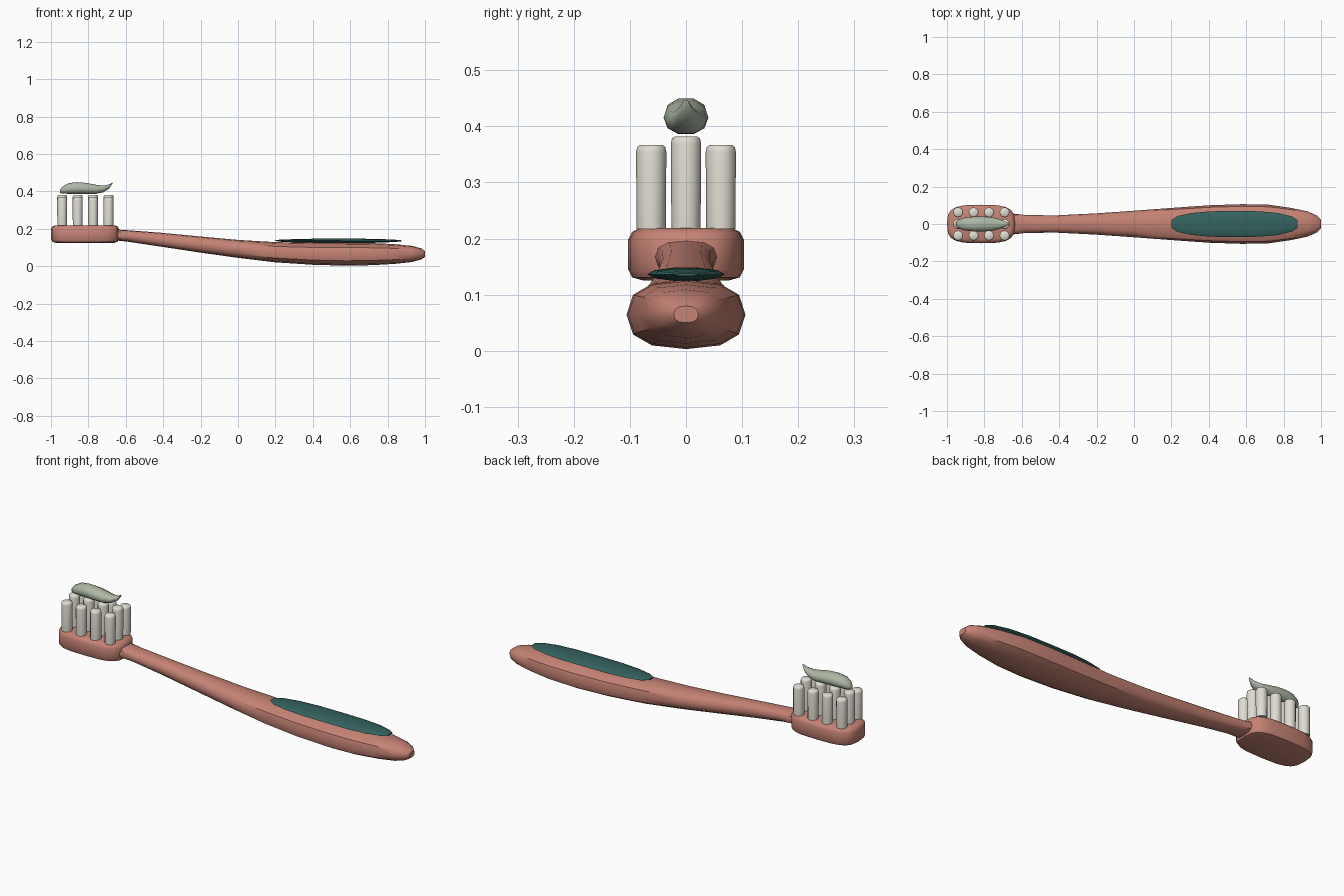
import bpy, bmesh, math

if "Cube" in bpy.data.objects:
    bpy.data.objects.remove(bpy.data.objects["Cube"])


def material(name, rgb):
    m = bpy.data.materials.new(name)
    m.diffuse_color = (*rgb, 1)
    m.use_nodes = True
    m.node_tree.nodes["Principled BSDF"].inputs["Base Color"].default_value = m.diffuse_color
    return m


CORAL = material("coral plastic", (0.56, 0.225, 0.175))
TEAL = material("dark teal rubber", (0.035, 0.125, 0.115))
WHITE = material("off white bristle", (0.74, 0.72, 0.64))
MINT = material("pale green paste", (0.42, 0.48, 0.38))


def superpoint(a, power):
    c, s = math.cos(a), math.sin(a)
    return (math.copysign(abs(c) ** power, c), math.copysign(abs(s) ** power, s))


def finish(name, rings, mat, angle=40):
    """Skin a list of equal vertex rings and cap both ends."""
    bm = bmesh.new()
    rows = [[bm.verts.new(p) for p in ring] for ring in rings]
    n = len(rows[0])
    for a, b in zip(rows, rows[1:]):
        for i in range(n):
            j = (i + 1) % n
            bm.faces.new((a[i], a[j], b[j], b[i]))
    bm.faces.new(rows[0][::-1])
    bm.faces.new(rows[-1])
    bmesh.ops.recalc_face_normals(bm, faces=bm.faces)
    mesh = bpy.data.meshes.new(name)
    bm.to_mesh(mesh)
    bm.free()
    mesh.materials.append(mat)
    ob = bpy.data.objects.new(name, mesh)
    bpy.context.collection.objects.link(ob)
    bpy.ops.object.select_all(action='DESELECT')
    ob.select_set(True)
    bpy.context.view_layer.objects.active = ob
    bpy.ops.object.shade_smooth_by_angle(angle=math.radians(angle))
    return ob


def loft_x(name, stations, mat, sides=12, power=0.8, angle=40):
    """Stations are (x, half width, bottom z, top z)."""
    rings = []
    for x, w, lo, hi in stations:
        pts = [superpoint(2 * math.pi * i / sides, power) for i in range(sides)]
        rings.append([(x, w * c, (lo + hi) / 2 + s * (hi - lo) / 2) for c, s in pts])
    return finish(name, rings, mat, angle)


# Handle: slim neck swelling into a rounded grip
loft_x("handle", [
    (-0.68, 0.055, 0.142, 0.197), (-0.64, 0.055, 0.137, 0.196),
    (-0.58, 0.048, 0.130, 0.192), (-0.42, 0.046, 0.106, 0.180),
    (-0.20, 0.057, 0.073, 0.159), (0.00, 0.071, 0.045, 0.141),
    (0.20, 0.086, 0.021, 0.129), (0.40, 0.100, 0.008, 0.126),
    (0.58, 0.106, 0.003, 0.126), (0.72, 0.103, 0.006, 0.124),
    (0.84, 0.086, 0.013, 0.118), (0.93, 0.067, 0.023, 0.109),
    (0.98, 0.044, 0.036, 0.096), (1.00, 0.022, 0.050, 0.080)], CORAL)

# Thumb pad: shallow lens lying on the handle
loft_x("thumb_pad", [
    (0.20, 0.020, 0.135, 0.141), (0.235, 0.043, 0.130, 0.143),
    (0.31, 0.059, 0.127, 0.146), (0.41, 0.068, 0.125, 0.148),
    (0.54, 0.069, 0.124, 0.149), (0.67, 0.068, 0.124, 0.148),
    (0.77, 0.059, 0.126, 0.146), (0.845, 0.040, 0.130, 0.142),
    (0.875, 0.020, 0.133, 0.139)], TEAL, sides=10, power=1.0, angle=50)

# Brush head: rounded slab with softened edges
head = []
for inset, z in [(0.028, 0.125), (0.007, 0.131), (0, 0.145), (0, 0.198), (0.007, 0.212), (0.022, 0.219)]:
    ring = []
    for i in range(20):
        c, s = superpoint(2 * math.pi * i / 20, 0.6)
        ring.append((-0.818 + (0.182 - inset) * c, (0.103 - inset) * s, z))
    head.append(ring)
finish("brush_head", head, CORAL)

# Bristle tufts: three rows of four, middle row taller
for row, y in enumerate((-0.062, 0, 0.062)):
    top = 0.382 if row == 1 else 0.367
    for col in range(4):
        x = -0.94 + col * 0.0827
        tuft = []
        for r, z in [(0.026, 0.217), (0.027, top - 0.013), (0.025, top - 0.004), (0.020, top)]:
            tuft.append([(x + r * math.cos(math.pi * i / 6), y + r * math.sin(math.pi * i / 6), z)
                         for i in range(12)])
        finish(f"bristle_tuft_{row}_{col}", tuft, WHITE)

# Toothpaste: wavy blob with an upturned tip
loft_x("toothpaste", [
    (-0.952, 0.010, 0.393, 0.409), (-0.938, 0.024, 0.388, 0.428),
    (-0.905, 0.035, 0.386, 0.446), (-0.86, 0.039, 0.386, 0.451),
    (-0.81, 0.040, 0.385, 0.447), (-0.76, 0.037, 0.386, 0.437),
    (-0.72, 0.027, 0.395, 0.432), (-0.69, 0.014, 0.414, 0.438),
    (-0.672, 0.004, 0.441, 0.447)], MINT, sides=10, power=0.9, angle=60)
